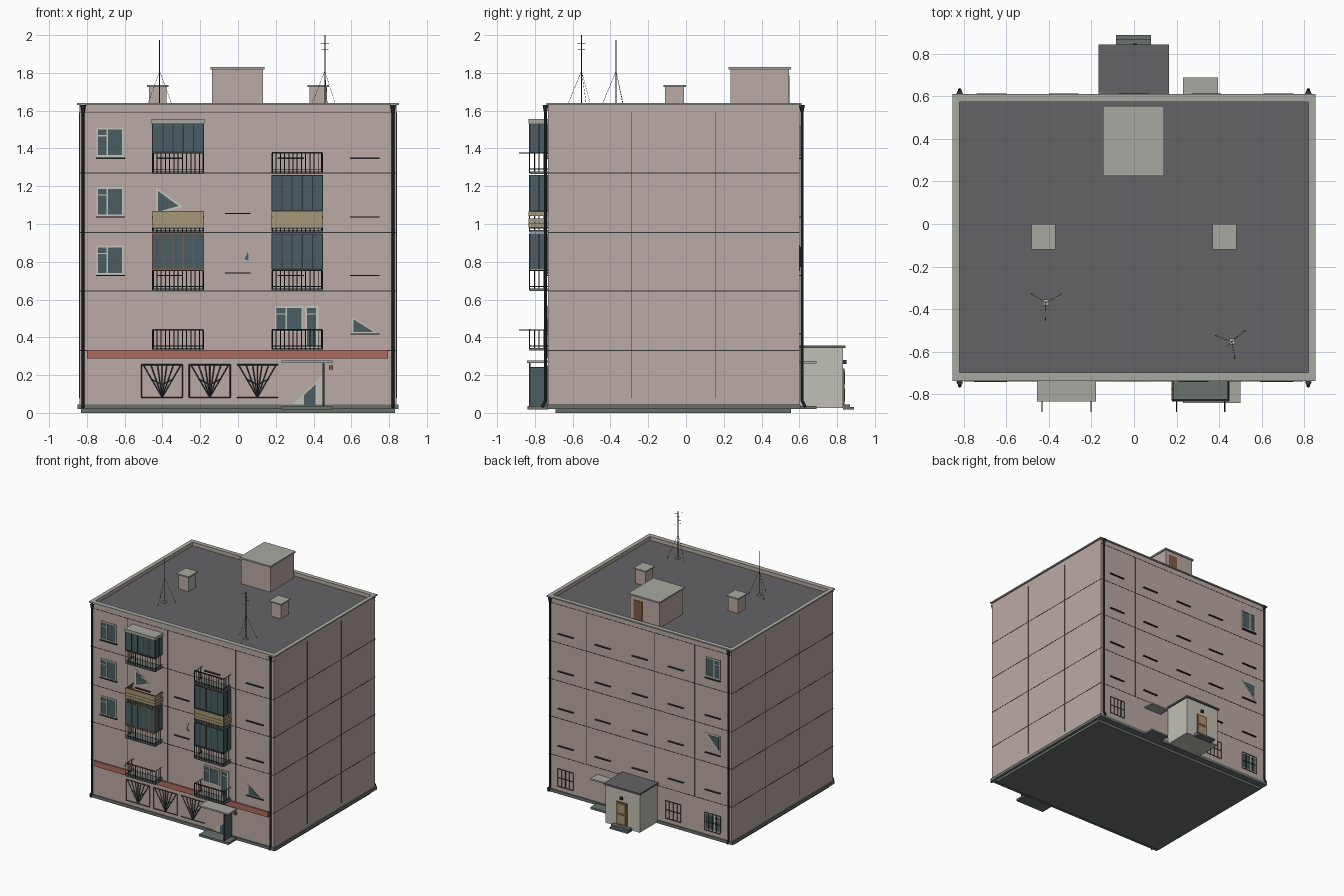
import bpy, bmesh, math
from mathutils import Vector, Matrix

if "Cube" in bpy.data.objects:
    bpy.data.objects.remove(bpy.data.objects["Cube"])

def mat(name, r, g, b):
    m = bpy.data.materials.new(name)
    m.diffuse_color = [(c / 255) ** 2.2 for c in (r, g, b)] + [1]
    m.use_nodes = True
    m.node_tree.nodes["Principled BSDF"].inputs["Base Color"].default_value = m.diffuse_color
    return m

WALL = mat("pink_wall", 186, 168, 163)
ROOF = mat("roof_felt", 100, 100, 102)
TRIM = mat("pale_trim", 165, 167, 158)
BASE = mat("base_grey", 105, 112, 108)
GLASS = mat("glass", 75, 94, 98)
FRAME = mat("window_frame", 195, 195, 185)
METAL = mat("dark_metal", 55, 57, 60)
RED = mat("red_band", 172, 106, 96)
WOOD = mat("wood", 130, 92, 66)
BEIGE = mat("beige_panel", 165, 150, 118)
PALE = mat("pale_plaster", 192, 191, 180)

def finish(name, bm, m):
    me = bpy.data.meshes.new(name)
    bmesh.ops.recalc_face_normals(bm, faces=bm.faces)
    bm.to_mesh(me)
    bm.free()
    me.materials.append(m)
    ob = bpy.data.objects.new(name, me)
    bpy.context.collection.objects.link(ob)
    return ob

def boxes(name, m, items):
    """Each item: x0, x1, y0, y1, z0, z1"""
    bm = bmesh.new()
    for a in items:
        c = Vector(((a[0] + a[1]) / 2, (a[2] + a[3]) / 2, (a[4] + a[5]) / 2))
        s = (abs(a[1] - a[0]), abs(a[3] - a[2]), abs(a[5] - a[4]), 1)
        bmesh.ops.create_cube(bm, size=1, matrix=Matrix.Translation(c) @ Matrix.Diagonal(s))
    return finish(name, bm, m)

def rods(name, m, r, segs, n=6, r2=None):
    bm = bmesh.new()
    for p, q in segs:
        p, q = Vector(p), Vector(q)
        d = q - p
        M = Matrix.Translation((p + q) / 2) @ d.to_track_quat('Z', 'Y').to_matrix().to_4x4()
        bmesh.ops.create_cone(bm, cap_ends=True, segments=n, radius1=r, radius2=r2 or r,
                              depth=d.length, matrix=M)
    return finish(name, bm, m)

def slab(name, m, pts, y, t):
    """Polygon in x, z extruded along y"""
    bm = bmesh.new()
    f = bm.faces.new([bm.verts.new((x, y, z)) for x, z in pts])
    g = bmesh.ops.extrude_face_region(bm, geom=[f])
    bmesh.ops.translate(bm, vec=(0, t, 0), verts=[v for v in g['geom'] if isinstance(v, bmesh.types.BMVert)])
    return finish(name, bm, m)

X, YF, YB = 0.84, -0.73, 0.60
FLOORS = [0.335, 0.65, 0.96, 1.27]

# main body, base, roof, parapet
boxes("building_body", WALL, [(-X, X, YF, YB, 0.03, 1.60)])
boxes("foundation", BASE, [(-.83, .83, -.69, .555, 0, .025), (-.85, .85, -.737, .607, .02, .045)])
boxes("roof_surface", ROOF, [(-.825, .825, -.70, .58, 1.59, 1.608)])
def ring(o, i, y0, y1, y2, y3, z0, z1):
    return [(-o, -i, y0, y3, z0, z1), (i, o, y0, y3, z0, z1), (-i, i, y0, y1, z0, z1), (-i, i, y2, y3, z0, z1)]
boxes("parapet_wall", WALL, ring(X, .822, YF, -.705, .578, YB, 1.6, 1.632))
boxes("parapet_cap", TRIM, ring(.853, .82, -.738, -.698, .575, .611, 1.63, 1.64))

# panel seams
e = .0015
seams = [(-X - e, X + e, YF - e, YB + e, z - .002, z + .002) for z in (.33, .645, .955, 1.27)]
seams += [(-X, X, YF - e, YB + e, 1.588, 1.591)]
seams += [(x - .001, x + .001, YF - e, YB + e, .33, 1.59) for x in (-.5, -.135, .13, .49)]
seams += [(-X - e, X + e, y - .0015, y + .0015, .08, 1.59) for y in (-.29, .155)]
boxes("panel_seams", METAL, seams)
boxes("red_band", RED, [(-.8, .795, -.742, YF, .287, .332)])

# roof hut and vents
boxes("roof_hut", WALL, [(-.137, .132, .235, .545, 1.6, 1.82)])
boxes("roof_hut_cap", TRIM, [(-.146, .141, .225, .555, 1.817, 1.83)])
boxes("roof_hut_door", WOOD, [(.02, .1, .54, .549, 1.61, 1.785)])
boxes("vents", WALL, [(s * .425 - .046, s * .425 + .046, -.11, -.01, 1.6, 1.73) for s in (-1, 1)])
boxes("vent_caps", TRIM, [(s * .425 - .056, s * .425 + .056, -.12, 0, 1.726, 1.737) for s in (-1, 1)])

# antennas with guy wires
for i, (x, y, h, a0) in enumerate([(-.415, -.37, 1.975, .5), (.46, -.553, 2.0, .7)]):
    rods(f"antenna_mast_{i}", METAL, .0028, [((x, y, 1.6), (x, y, h))])
    boxes(f"antenna_foot_{i}", TRIM, [(x - .014, x + .014, y - .014, y + .014, 1.6, 1.618)])
    rods(f"guy_wires_{i}", METAL, .0009,
         [((x, y, 1.81), (x + .085 * math.cos(a0 + k * 2.094), y + .085 * math.sin(a0 + k * 2.094), 1.606))
          for k in range(3)], 4)
rods("antenna_elements", METAL, .001,
     [((.46 - d, -.553 - d, z), (.46 + d, -.553 + d, z))
      for d, z in ((.025, 1.985), (.022, 1.955), (.018, 1.925), (.015, 1.895))], 4)

# downpipes on four corners
for s in (-1, 1):
    for y, o in ((YF, -1), (YB, 1)):
        x, p = s * .82, y + o * .014
        n = f"{'left' if s < 0 else 'right'}_{'front' if o < 0 else 'back'}"
        rods("downpipe_" + n, METAL, .008,
             [((x, p, .06), (x, p, 1.6)), ((x, p, .065), (x, p + o * .018, .03))], 8)
        rods("downpipe_funnel_" + n, METAL, .008, [((x, p, 1.59), (x, p, 1.63))], 8, .015)

# windows: glass, frame and mullions on front or back wall
def window(name, x0, x1, z0, z1, o=-1, split=.4):
    y = YF if o < 0 else YB
    w, a, b = .009, y + o * .001, y + o * .006
    xm = x0 + (x1 - x0) * split
    boxes(name + "_glass", GLASS, [(x0, x1, y - o * .004, y + o * .002, z0, z1)])
    boxes(name + "_frame", FRAME, [(x0, x0 + w, a, b, z0, z1), (x1 - w, x1, a, b, z0, z1),
          (x0 + w, x1 - w, a, b, z0, z0 + w), (x0 + w, x1 - w, a, b, z1 - w, z1),
          (xm - w / 2, xm + w / 2, a, b, z0 + w, z1 - w),
          (x0 + w, xm - w / 2, a, b, z1 - .045, z1 - .038)])
for i, z in enumerate((.732, 1.042, 1.355)):
    window(f"front_window_{i}", -.75, -.605, z, z + .153)
window("balcony_window", .195, .345, .425, .565)
window("balcony_door", .355, .43, .345, .565, split=.85)
window("back_window_top", -.735, -.6, 1.36, 1.52, 1)

# half broken windows
for n, o, tri in (("left", -1, [(-.435, 1.195), (-.435, 1.05), (-.29, 1.09)]),
                  ("right", -1, [(.6, .51), (.6, .42), (.745, .42)]),
                  ("stair", -1, [(.03, .81), (.06, .80), (.055, .865)]),
                  ("back", 1, [(-.735, .89), (-.735, .75), (-.6, .89)])):
    y = YF if o < 0 else YB
    cx, cz = sum(p[0] for p in tri) / 3, sum(p[1] for p in tri) / 3
    slab(f"half_window_{n}_frame", FRAME, tri, y, o * .003)
    slab(f"half_window_{n}_glass", GLASS, [(cx + (px - cx) * .75, cz + (pz - cz) * .75) for px, pz in tri], y, o * .005)

# window sills
sills = [(x - w, x + w, YF - .014, YF, z - .003, z + .003)
         for x, w in ((-.675, .078), (.67, .078), (-.36, .07), (.28, .07)) for z in (.728, 1.037, 1.348)]
sills += [(.595, .75, YF - .014, YF, .415, .421)]
sills += [(-.07, .065, YF - .012, YF, z - .003, z + .003) for z in (.74, 1.055)]
sills += [(x - .07, x + .07, YB, YB + .014, z - .003, z + .003)
          for x in (.68, .34, 0, -.33, -.67) for z in (.418, .728, 1.037, 1.348)]
boxes("window_sills", METAL, sills)

# balconies: slab, then railing or panel, then optional glazing
def balcony(name, x0, x1, f, panel=False, glaze=0, lines=False, rim=METAL):
    y, t = -.828, f + .105
    boxes(name + "_floor", BASE, [(x0, x1, y, YF, f - .005, f + .009)])
    R = [((x0, y, z), (x1, y, z)) for z in (f + .02, t)]
    R += [((x, y, z), (x, YF, z)) for x in (x0 + .004, x1 - .004) for z in (f + .02, t)]
    R += [((x0 + (x1 - x0) * k / 12, y, f), (x0 + (x1 - x0) * k / 12, y, t)) for k in range(13)]
    R += [((x, y + .025 * k, f), (x, y + .025 * k, t)) for x in (x0 + .004, x1 - .004) for k in (1, 2, 3)]
    rods(name + "_railing", METAL, .0025, R, 4)
    boxes(name + "_handrail", rim, [(x0, x1, y - .004, y + .004, t - .002, t + .005)])
    if panel:
        boxes(name + "_panels", BEIGE, [(a, b, c, d, z, z + .022) for z in (f + .022, f + .047, f + .083)
              for a, b, c, d in ((x0 - .002, x1 + .002, y - .006, y), (x0 - .003, x0, y, YF), (x1, x1 + .003, y, YF))]
              + [(x0, x1, y - .003, y + .001, f + .02, f + .1)])
    if glaze:
        z0, z1 = t + .004, f + glaze
        boxes(name + "_glazing", GLASS, [(x0, x1, y, y + .005, z0, z1),
              (x0, x0 + .005, y, YF, z0, z1), (x1 - .005, x1, y, YF, z0, z1)])
        P = [(x0 + (x1 - x0) * k / 5, y) for k in range(6)] + [(x, -.78) for x in (x0, x1)]
        boxes(name + "_glazing_frame", rim, [(x - .003, x + .003, v - .003, v + .006, z0, z1) for x, v in P]
              + [(x0, x1, y - .003, y + .003, z, z + .006) for z in (z0, z1 - .006)])
    if lines:
        rods(name + "_line_brackets", METAL, .0025,
             [((x, -.884, t), (x, y, t)) for x in (x0 + .02, x1 - .02)], 4)
L, Rr = (-.452, -.182), (.18, .447)
balcony("left_balcony_2", *L, FLOORS[0], lines=True, rim=WOOD)
balcony("left_balcony_3", *L, FLOORS[1], glaze=.3, rim=WOOD)
balcony("left_balcony_4", *L, FLOORS[2], panel=True, rim=WOOD)
balcony("left_balcony_5", *L, FLOORS[3], glaze=.265)
boxes("left_balcony_5_roof", TRIM, [(-.457, -.178, -.834, YF, 1.533, 1.555)])
balcony("right_balcony_2", *Rr, FLOORS[0])
balcony("right_balcony_3", *Rr, FLOORS[1], glaze=.3)
balcony("right_balcony_4", *Rr, FLOORS[2], panel=True, glaze=.3)
balcony("right_balcony_5", *Rr, FLOORS[3], lines=True)

# ground floor fan grilles
for i, x0 in enumerate((-.51, -.258, -.006)):
    x1, y, z0, z1 = x0 + .217, YF - .008, .082, .255
    xm = (x0 + x1) / 2
    G = [((x0, y, z0), (x1, y, z0)), ((x0, y, z1), (x1, y, z1))]
    G += [((x, y, z0), (x, y, z1)) for x in ((x0, xm, x1) if i < 2 else (xm,))]
    G += [((xm, y, z0), (xm + d, y, z1)) for d in (-.1, -.06, -.025, .025, .06, .1)]
    G += [((xm + s * .06, y, .18), (xm, y, .15)) for s in (-1, 1)]
    rods(f"shop_grille_{i}", METAL, .0028, G, 4)

# front side entrance
boxes("front_step", BASE, [(.23, .5, -.84, YF, .018, .036)])
boxes("front_canopy", TRIM, [(.23, .5, -.842, YF, .265, .277)])
boxes("front_entry_glass", GLASS, [(.45, .456, -.828, YF, .03, .24)])
boxes("front_entry_post", METAL, [(.448, .458, -.832, -.824, .03, .267), (.448, .458, -.832, YF, .238, .244)])
slab("front_entry_wall", PALE, [(.27, .03), (.455, .03), (.455, .205)], YF, -.006)
slab("front_entry_door", GLASS, [(.35, .036), (.41, .036), (.41, .15), (.35, .095)], YF, -.008)
boxes("front_lamp", WOOD, [(.482, .502, -.75, YF, .23, .252)])

# rear entrance vestibule
boxes("rear_porch", PALE, [(-.158, .155, YB, .832, .025, .345)])
boxes("rear_porch_roof", ROOF, [(-.168, .165, YB, .845, .343, .357)])
boxes("rear_door", WOOD, [(-.045, .055, .83, .838, .045, .235)])
boxes("rear_door_panels", BEIGE, [(-.03, .04, .837, .841, z, z + .07) for z in (.06, .15)])
boxes("rear_door_lamp", METAL, [(-.005, .015, .83, .85, .26, .28)])
boxes("rear_steps", BASE, [(-.085, .08, .83, .868, .022, .045), (-.085, .08, .83, .89, .018, .032)])
boxes("rear_canopy", TRIM, [(.23, .395, YB, .69, .262, .274)])
boxes("rear_side_step", BASE, [(.23, .395, YB, .69, .02, .036)])

# barred rear ground windows
for i, x in enumerate((.68, -.31, -.67)):
    if i == 2:
        window("rear_low_window", x - .07, x + .07, .09, .225, 1)
    y = YB + .01
    rods(f"rear_grille_{i}", METAL, .0026,
         [((x + d, y, .085), (x + d, y, .23)) for d in (-.07, -.035, 0, .035, .07)]
         + [((x - .07, y, z), (x + .07, y, z)) for z in (.085, .157, .23)], 4)
